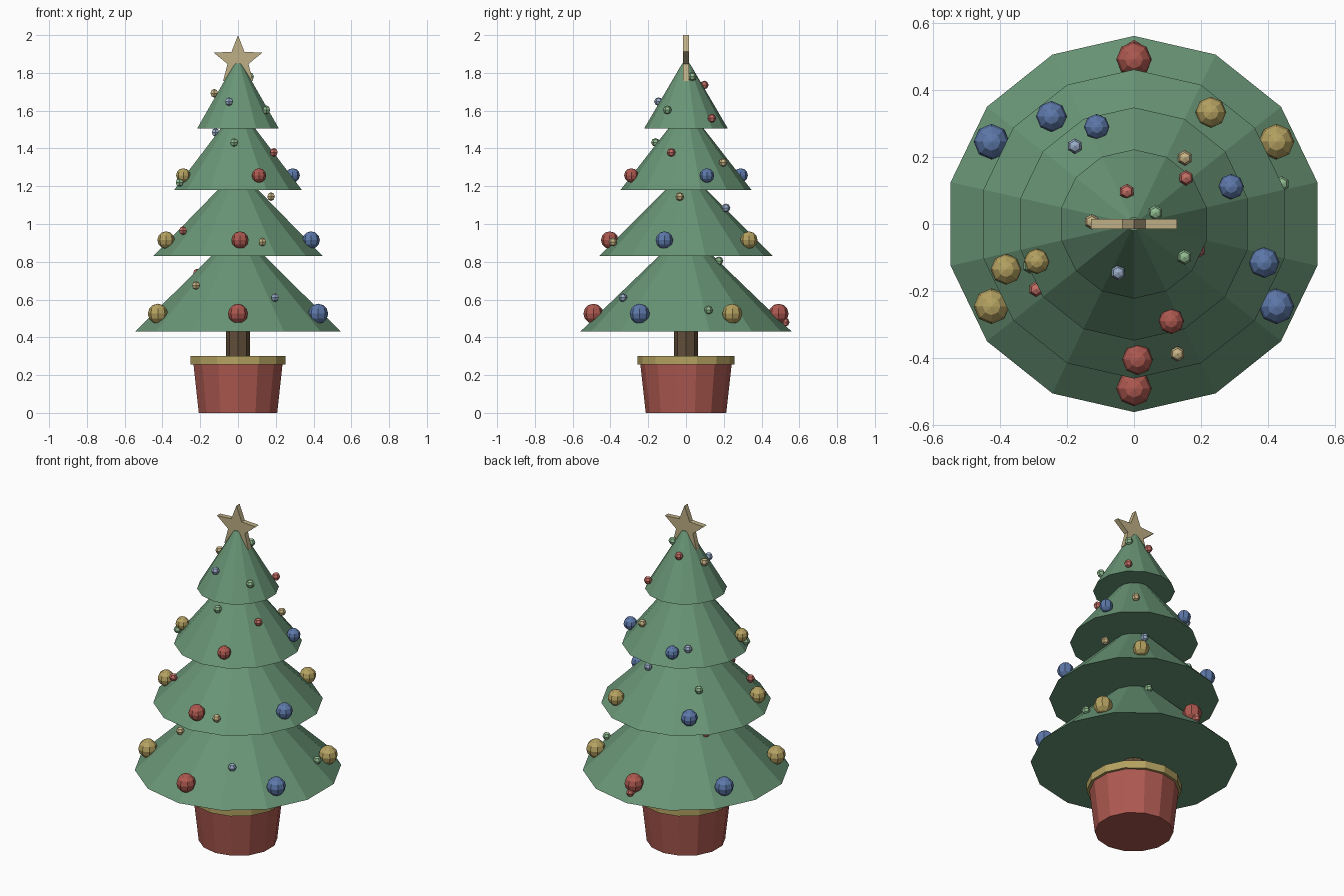
import bpy, bmesh
from math import sin, cos, pi, radians

if "Cube" in bpy.data.objects:
    bpy.data.objects.remove(bpy.data.objects["Cube"])


def material(name, rgb):
    m = bpy.data.materials.new(name)
    m.diffuse_color = (*rgb, 1)
    m.use_nodes = True
    m.node_tree.nodes["Principled BSDF"].inputs["Base Color"].default_value = m.diffuse_color
    return m


MAT = {
    "green": material("needle_green", (0.14, 0.30, 0.18)),
    "red": material("red", (0.42, 0.10, 0.08)),
    "gold": material("gold", (0.46, 0.36, 0.12)),
    "blue": material("blue", (0.11, 0.19, 0.40)),
    "pale_red": material("pale_red", (0.55, 0.16, 0.13)),
    "pale_green": material("pale_green", (0.28, 0.50, 0.28)),
    "pale_blue": material("pale_blue", (0.32, 0.42, 0.58)),
    "pale_gold": material("pale_gold", (0.58, 0.46, 0.24)),
    "trunk": material("bark", (0.12, 0.075, 0.04)),
    "star": material("star_gold", (0.52, 0.43, 0.24)),
}


def finish(bm, name, mat):
    bmesh.ops.recalc_face_normals(bm, faces=bm.faces)
    mesh = bpy.data.meshes.new(name)
    bm.to_mesh(mesh)
    bm.free()
    mesh.materials.append(MAT[mat])
    ob = bpy.data.objects.new(name, mesh)
    bpy.context.collection.objects.link(ob)
    return ob


def lathe(name, profile, sides, mat):
    """Closed solid from (radius, z) rings, one corner facing +y."""
    bm = bmesh.new()
    rings = [[bm.verts.new((r * sin(2 * pi * i / sides), r * cos(2 * pi * i / sides), z))
              for i in range(sides)] for r, z in profile]
    for a, b in zip(rings, rings[1:]):
        for i in range(sides):
            j = (i + 1) % sides
            bm.faces.new((a[i], a[j], b[j], b[i]))
    bm.faces.new(rings[0])
    bm.faces.new(rings[-1])
    return finish(bm, name, mat)


def ball(name, ring_r, angle, z, size, segs, rings, mat):
    bm = bmesh.new()
    bmesh.ops.create_uvsphere(bm, u_segments=segs, v_segments=rings, radius=size)
    ob = finish(bm, name, mat)
    a = radians(angle)
    ob.location = (ring_r * cos(a), ring_r * sin(a), z)


# Pot, rim and trunk
lathe("pot", [(0.213, 0), (0.242, 0.26)], 14, "red")
lathe("pot_rim", [(0.257, 0.256), (0.257, 0.302)], 14, "gold")
lathe("trunk", [(0.064, 0.28), (0.064, 0.45)], 8, "trunk")

# Four stacked foliage cones
tiers = [(0.56, 0.43, 0.95), (0.46, 0.83, 1.27), (0.347, 1.18, 1.60), (0.222, 1.505, 1.85)]
for n, (r, z0, z1) in enumerate(tiers, 1):
    lathe(f"foliage_tier_{n}", [(r, z0), (0.02, z1)], 14, "green")

# Large baubles: ring radius, height, size, first angle, colours in order
large = [
    (0.49, 0.525, 0.053, 30, ["gold", "red", "blue", "gold", "red", "blue"]),
    (0.404, 0.915, 0.046, -88.5, ["red", "blue", "gold", "blue", "gold"]),
    (0.31, 1.257, 0.038, -69, ["red", "blue", "blue", "gold"]),
]
for n, (r, z, size, start, colours) in enumerate(large, 1):
    for i, c in enumerate(colours):
        ball(f"bauble_{n}_{i + 1}", r, start + 360 * i / len(colours), z, size, 8, 6, c)

# Small baubles spiralling up each tier:
# count, radius at bottom and top, height at bottom and top, first angle, first colour
cycle = ["pale_red", "pale_green", "pale_blue", "pale_gold"]
small = [
    (6, 0.525, 0.18, 0.48, 0.805, 90, 0),
    (5, 0.408, 0.178, 0.905, 1.145, -71.5, 3),
    (6, 0.334, 0.12, 1.22, 1.485, 202, 1),
    (6, 0.207, 0.072, 1.56, 1.78, 41.5, 0),
]
for n, (count, r0, r1, z0, z1, start, first) in enumerate(small, 1):
    for i in range(count):
        t = i / (count - 1)
        ball(f"small_bauble_{n}_{i + 1}", r0 + (r1 - r0) * t, start - 74.8 * i,
             z0 + (z1 - z0) * t, 0.023, 6, 4, cycle[(first + i) % 4])

# Five-pointed star on the tip
bm = bmesh.new()
pts = [(0.135 if i % 2 == 0 else 0.058, i * pi / 5) for i in range(10)]
face = bm.faces.new([bm.verts.new((r * sin(a), -0.015, 1.865 + r * cos(a))) for r, a in pts])
new = bmesh.ops.extrude_face_region(bm, geom=[face], use_keep_orig=True)["geom"]
bmesh.ops.translate(bm, vec=(0, 0.03, 0), verts=[v for v in new if isinstance(v, bmesh.types.BMVert)])
finish(bm, "star", "star")
